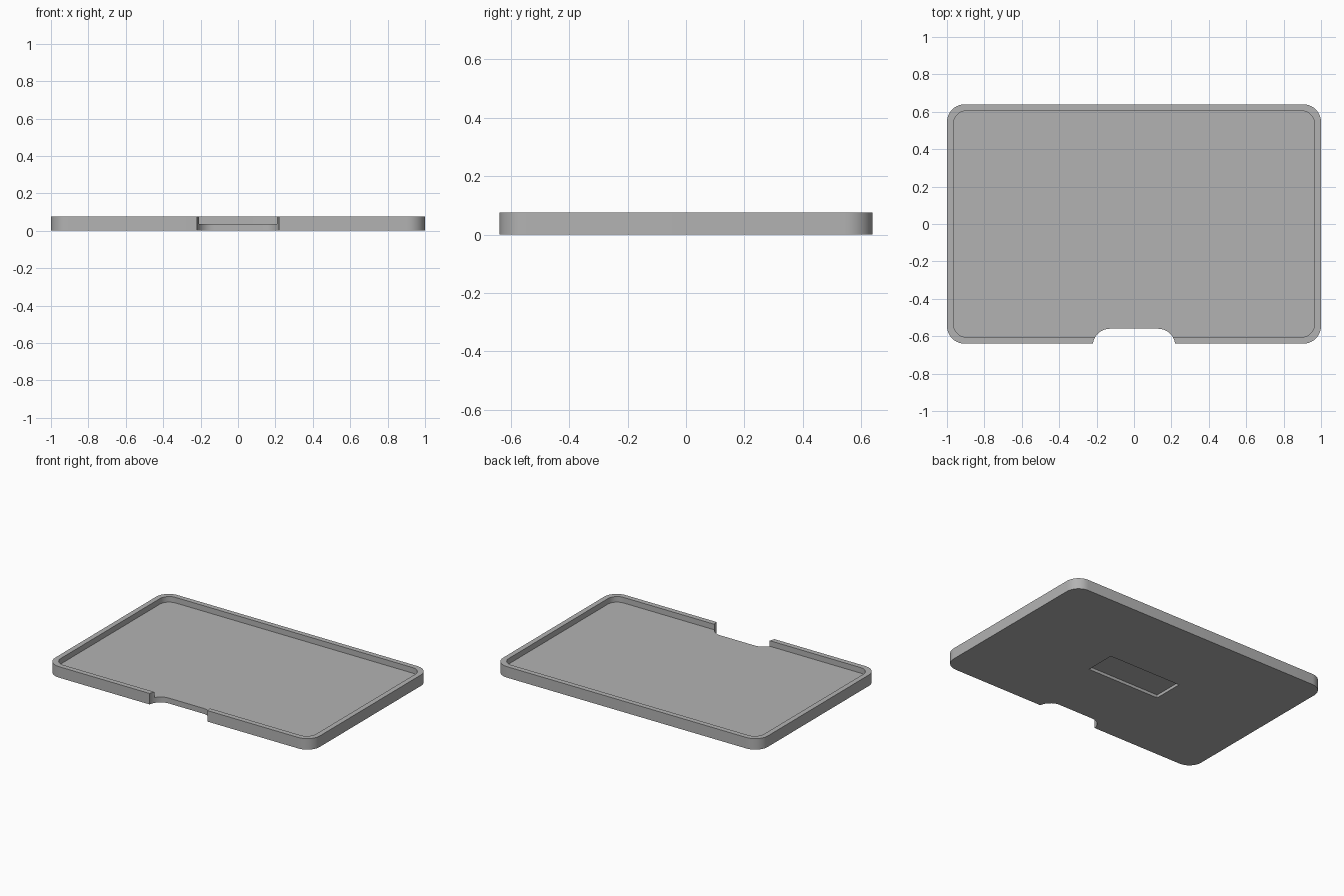
import bpy, bmesh, math

if "Cube" in bpy.data.objects:
    bpy.data.objects.remove(bpy.data.objects["Cube"])

W, D, H = 2.0, 1.28, 0.075      # overall tray size
RIM, FLOOR = 0.035, 0.037       # rim width, floor thickness

grey = bpy.data.materials.new("light grey")
grey.diffuse_color = (0.45, 0.45, 0.45, 1)
grey.use_nodes = True
grey.node_tree.nodes["Principled BSDF"].inputs["Base Color"].default_value = grey.diffuse_color


def rounded_slab(name, w, d, z0, z1, radius=0, y=0, steps=10):
    """Upright prism with a rounded-rectangle outline."""
    pts = []
    for i, (sx, sy) in enumerate([(1, 1), (-1, 1), (-1, -1), (1, -1)]):
        cx, cy = sx * (w / 2 - radius), y + sy * (d / 2 - radius)
        for k in range(steps + 1 if radius else 1):
            a = math.pi / 2 * (i + k / steps)
            pts.append((cx + radius * math.cos(a), cy + radius * math.sin(a), z0))
    bm = bmesh.new()
    face = bm.faces.new([bm.verts.new(p) for p in pts])
    ext = bmesh.ops.extrude_face_region(bm, geom=[face])["geom"]
    top = [v for v in ext if isinstance(v, bmesh.types.BMVert)]
    bmesh.ops.translate(bm, verts=top, vec=(0, 0, z1 - z0))
    bmesh.ops.recalc_face_normals(bm, faces=bm.faces)
    mesh = bpy.data.meshes.new(name)
    bm.to_mesh(mesh)
    bm.free()
    mesh.materials.append(grey)
    obj = bpy.data.objects.new(name, mesh)
    bpy.context.collection.objects.link(obj)
    return obj


tray = rounded_slab("tray", W, D, 0, H, 0.095)

cutters = [
    # shallow basin inside the rim
    rounded_slab("basin_cutter", W - 2 * RIM, D - 2 * RIM, FLOOR, H + 0.1, 0.07),
    # thumb notch through the front edge
    rounded_slab("notch_cutter", 0.44, 0.4, -0.1, H + 0.1, 0.09, y=-0.76),
    # rectangular recess in the underside
    rounded_slab("underside_recess_cutter", 0.55, 0.21, -0.1, 0.02),
]

bpy.context.view_layer.objects.active = tray
tray.select_set(True)
for cutter in cutters:
    cutter.hide_render = True
    mod = tray.modifiers.new(cutter.name, "BOOLEAN")
    mod.operation = "DIFFERENCE"
    mod.solver = "EXACT"
    mod.object = cutter
    bpy.ops.object.modifier_apply(modifier=mod.name)
    bpy.data.objects.remove(cutter)

bpy.ops.object.shade_smooth_by_angle(angle=math.radians(30))
